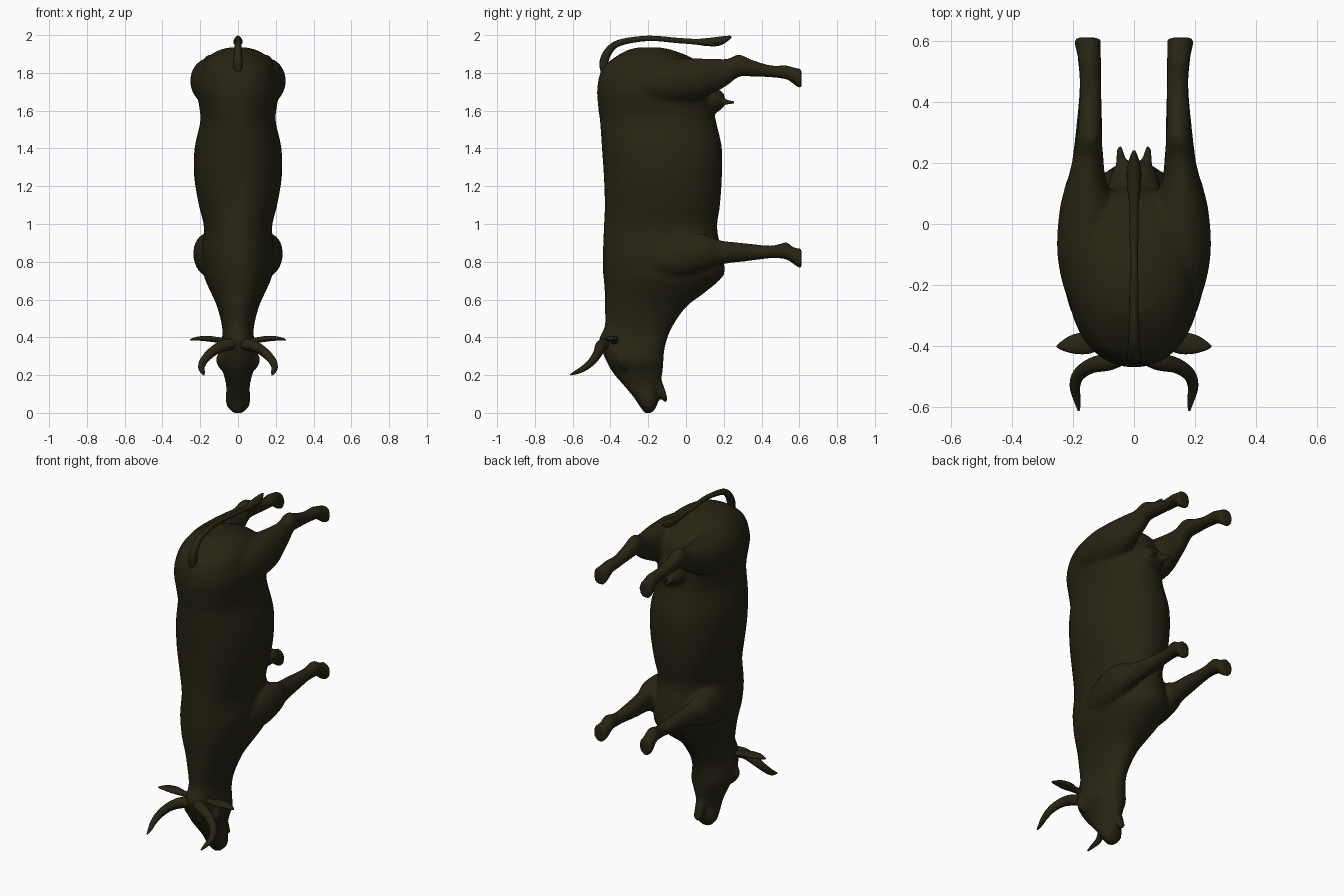
import bpy, bmesh, math
from mathutils import Vector

hide = bpy.data.materials.new("dark olive hide")
hide.diffuse_color = (0.020, 0.018, 0.0065, 1)
X, Y, Z = Vector((1, 0, 0)), Vector((0, 1, 0)), Vector((0, 0, 1))


def spline(keys, steps):
    """Catmull-Rom resampling of key tuples."""
    out = []
    for i in range(len(keys) - 1):
        p0, p1, p2, p3 = (keys[max(0, min(len(keys) - 1, i + k))] for k in (-1, 0, 1, 2))
        for s in range(steps):
            t = s / steps
            out.append([0.5 * (2 * b + (c - a) * t + (2 * a - 5 * b + 4 * c - d) * t * t
                               + (3 * b - a - 3 * c + d) * t ** 3)
                        for a, b, c, d in zip(p0, p1, p2, p3)])
    out.append(list(keys[-1]))
    return out


def loft(name, keys, axes=None, ref=None, sides=24, steps=4, power=2.0):
    """Skin oval rings (x, y, z, radius_a, radius_b); rings lie on fixed axes or follow the path."""
    rows = spline(keys, steps)
    pts = [Vector(r[:3]) for r in rows]
    bm = bmesh.new()
    rings = []
    for i, r in enumerate(rows):
        if axes:
            u, v = axes
        else:
            t = (pts[min(i + 1, len(pts) - 1)] - pts[max(i - 1, 0)]).normalized()
            u = t.cross(ref).normalized()
            v = t.cross(u)
        ring = []
        for k in range(sides):
            a = 2 * math.pi * k / sides
            c, s = math.cos(a), math.sin(a)
            c = math.copysign(abs(c) ** (2 / power), c)
            s = math.copysign(abs(s) ** (2 / power), s)
            ring.append(bm.verts.new(pts[i] + u * c * max(r[3], .002) + v * s * max(r[4], .002)))
        rings.append(ring)
    for p, q in zip(rings, rings[1:]):
        for k in range(sides):
            n = (k + 1) % sides
            bm.faces.new((p[k], p[n], q[n], q[k]))
    bm.faces.new(rings[0])
    bm.faces.new(rings[-1])
    bmesh.ops.recalc_face_normals(bm, faces=bm.faces)
    for f in bm.faces:
        f.smooth = True
    me = bpy.data.meshes.new(name)
    bm.to_mesh(me)
    bm.free()
    me.materials.append(hide)
    ob = bpy.data.objects.new(name, me)
    bpy.context.collection.objects.link(ob)
    return ob


skin = []

# trunk, neck and head: z, back y, belly y, half width
trunk = [(1.935, -.25, -.14, .04), (1.92, -.31, -.07, .10), (1.88, -.38, .03, .165),
         (1.82, -.445, .10, .20), (1.72, -.47, .13, .22), (1.62, -.465, .145, .205),
         (1.54, -.455, .16, .20), (1.40, -.445, .19, .23), (1.25, -.435, .19, .232),
         (1.10, -.43, .18, .207), (.98, -.435, .165, .18), (.85, -.44, .19, .195),
         (.75, -.44, .205, .185), (.70, -.435, .175, .172), (.63, -.43, .09, .14), (.56, -.43, .00, .11),
         (.46, -.43, -.07, .085), (.39, -.46, -.10, .085), (.33, -.445, -.115, .10),
         (.27, -.42, -.12, .105), (.21, -.385, -.125, .078), (.14, -.325, -.14, .062),
         (.08, -.275, -.145, .065), (.035, -.245, -.155, .058), (.0, -.22, -.18, .025)]
skin.append(loft("body", [(0, (a + b) / 2, z, w, (b - a) / 2) for z, a, b, w in trunk],
                 axes=(X, Y), sides=40, power=2.15))

# lower jaw, hanging slightly open
skin.append(loft("lower_jaw", [(0, -.175, .24, .03, .04), (0, -.15, .17, .022, .035),
                               (0, -.125, .115, .016, .03), (0, -.112, .075, .014, .026),
                               (0, -.106, .056, .006, .012)], ref=X))

# legs: y, x, z, half width, half depth
front_leg = [(-.26, .10, .80, .03, .04), (-.18, .125, .81, .065, .085), (-.03, .16, .835, .073, .11),
             (.10, .166, .852, .066, .092), (.18, .158, .85, .050, .064), (.30, .148, .85, .044, .050),
             (.45, .143, .852, .036, .034), (.53, .146, .858, .038, .046), (.56, .148, .838, .040, .044),
             (.59, .152, .822, .043, .050), (.612, .154, .818, .044, .054)]
hind_leg = [(-.32, .10, 1.74, .06, .07), (-.24, .12, 1.745, .10, .115), (-.10, .14, 1.755, .112, .125),
            (.05, .152, 1.765, .092, .112), (.15, .155, 1.785, .062, .09), (.22, .15, 1.805, .050, .070),
            (.28, .147, 1.838, .042, .060), (.35, .145, 1.825, .038, .044), (.45, .143, 1.808, .035, .032),
            (.53, .146, 1.803, .037, .037), (.56, .148, 1.79, .040, .042),
            (.59, .152, 1.775, .043, .050), (.612, .154, 1.77, .044, .054)]
for s, side in ((-1, "left"), (1, "right")):
    for name, leg in (("front_leg", front_leg), ("hind_leg", hind_leg)):
        skin.append(loft(f"{name}_{side}", [(s * x, y, z, a, b) for y, x, z, a, b in leg],
                         axes=(X, Z)))
    # teats and brow bumps
    skin.append(loft(f"teat_{side}", [(s * .04, .14, 1.645, .02, .02), (s * .044, .21, 1.645, .016, .016),
                                      (s * .046, .262, 1.643, .009, .009)], axes=(X, Z), sides=12))
    skin.append(loft(f"brow_{side}", [(s * .06, -.34, .33, .02, .02), (s * .095, -.345, .285, .024, .024),
                                      (s * .08, -.32, .23, .015, .015)], ref=Y, sides=12))

# udder
skin.append(loft("udder", [(0, .02, 1.66, .05, .05), (0, .10, 1.655, .085, .085),
                           (0, .17, 1.655, .075, .06), (0, .205, 1.655, .04, .03)], axes=(X, Z)))

# merge the fleshy parts into one continuous smooth skin
bpy.ops.object.select_all(action='DESELECT')
for ob in skin:
    ob.select_set(True)
bpy.context.view_layer.objects.active = skin[0]
bpy.ops.object.join()
body = skin[0]
remesh = body.modifiers.new("merge", 'REMESH')
remesh.mode = 'VOXEL'
remesh.voxel_size = .011
remesh.use_smooth_shade = True
relax = body.modifiers.new("relax", 'SMOOTH')
relax.factor = .5
relax.iterations = 4

# horns and ears
for s, side in ((-1, "left"), (1, "right")):
    loft(f"horn_{side}", [(s * x, y, z, r, r) for x, y, z, r in (
        (.02, -.42, .365, .032), (.08, -.45, .355, .030), (.14, -.465, .32, .025), (.182, -.495, .275, .021),
        (.194, -.535, .24, .017), (.187, -.575, .218, .012), (.181, -.612, .202, .004))],
        ref=Z, sides=16)
    loft(f"ear_{side}", [(s * x, y, z, a, b) for x, y, z, a, b in (
        (.05, -.375, .375, .018, .018), (.10, -.385, .385, .015, .022), (.15, -.39, .392, .015, .036),
        (.20, -.395, .394, .012, .031), (.235, -.40, .390, .008, .016), (.253, -.402, .386, .003, .004))],
        ref=Y, sides=16)

# tail with tuft, arching over the rump
loft("tail", [(0, y, z, r, r) for y, z, r in (
    (-.42, 1.78, .022), (-.435, 1.85, .024), (-.41, 1.915, .021), (-.35, 1.96, .017), (-.20, 1.983, .014),
    (-.05, 1.972, .014), (.05, 1.965, .015), (.11, 1.963, .021), (.17, 1.967, .024),
    (.215, 1.982, .015), (.24, 1.992, .005))], ref=X, sides=16)
